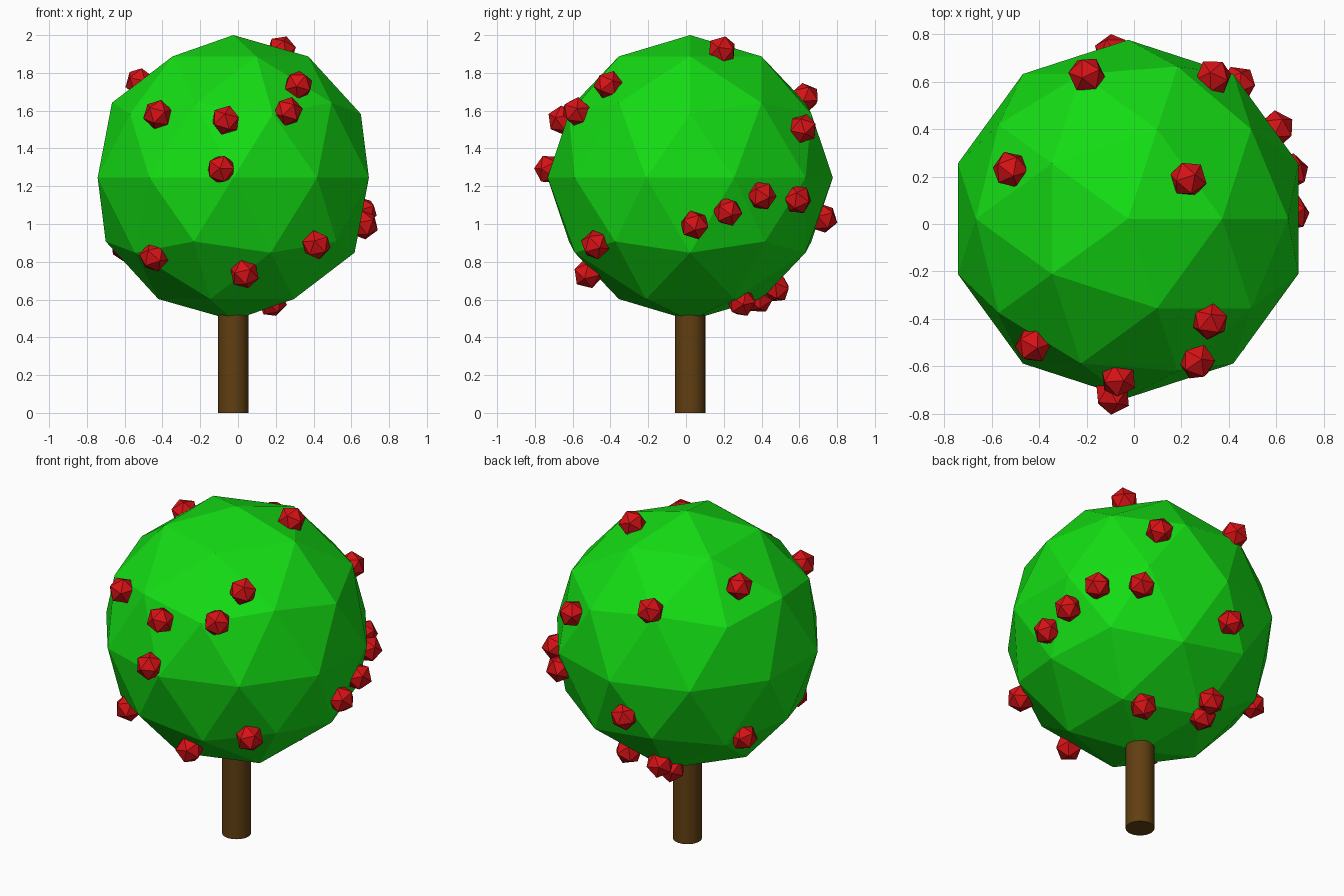
import bpy
from mathutils import Vector

if "Cube" in bpy.data.objects:
    bpy.data.objects.remove(bpy.data.objects["Cube"])

CENTRE = Vector((-0.025, 0.022, 1.245))


def finish(name, colour):
    obj = bpy.context.object
    obj.name = name
    mat = bpy.data.materials.get(colour[0])
    if mat is None:
        mat = bpy.data.materials.new(colour[0])
        mat.diffuse_color = colour[1]
        mat.use_nodes = True
        mat.node_tree.nodes["Principled BSDF"].inputs["Base Color"].default_value = mat.diffuse_color
    obj.data.materials.append(mat)
    return obj


BARK = ("bark_brown", (0.12, 0.05, 0.006, 1))
LEAF = ("leaf_green", (0.007, 0.72, 0.007, 1))
RED = ("fruit_red", (0.68, 0.006, 0.008, 1))

# Trunk, running up into the crown
bpy.ops.mesh.primitive_cylinder_add(vertices=32, radius=0.08, depth=0.62,
                                    location=(CENTRE.x, CENTRE.y, 0.31))
finish("trunk", BARK)
bpy.ops.object.shade_smooth_by_angle()

# Faceted crown
bpy.ops.mesh.primitive_ico_sphere_add(subdivisions=2, radius=0.755, location=CENTRE)
finish("crown", LEAF)

# Fruits scattered over the crown, each pointing outward
fruits = [
    # front
    (-0.425, -0.51, 1.58), (-0.065, -0.655, 1.55), (0.265, -0.58, 1.595),
    (0.32, -0.41, 1.735), (-0.09, -0.725, 1.29), (-0.445, -0.42, 0.825),
    (0.415, -0.48, 0.89), (0.035, -0.52, 0.735),
    # right side
    (0.665, 0.045, 0.995), (0.66, 0.22, 1.065), (0.60, 0.40, 1.15),
    (0.44, 0.59, 1.13),
    # top and back
    (0.23, 0.19, 1.92), (-0.52, 0.23, 1.75), (-0.20, 0.63, 1.67),
    (0.335, 0.62, 1.505), (-0.09, 0.725, 1.03), (-0.60, 0.30, 0.88),
    # underside
    (0.18, 0.295, 0.585), (-0.17, 0.385, 0.605), (-0.155, 0.475, 0.66),
]
for i, p in enumerate(fruits):
    rot = (Vector(p) - CENTRE).to_track_quat('Z', 'Y').to_euler()
    bpy.ops.mesh.primitive_ico_sphere_add(subdivisions=1, radius=0.08,
                                          location=p, rotation=rot)
    finish(f"fruit_{i + 1}", RED)
